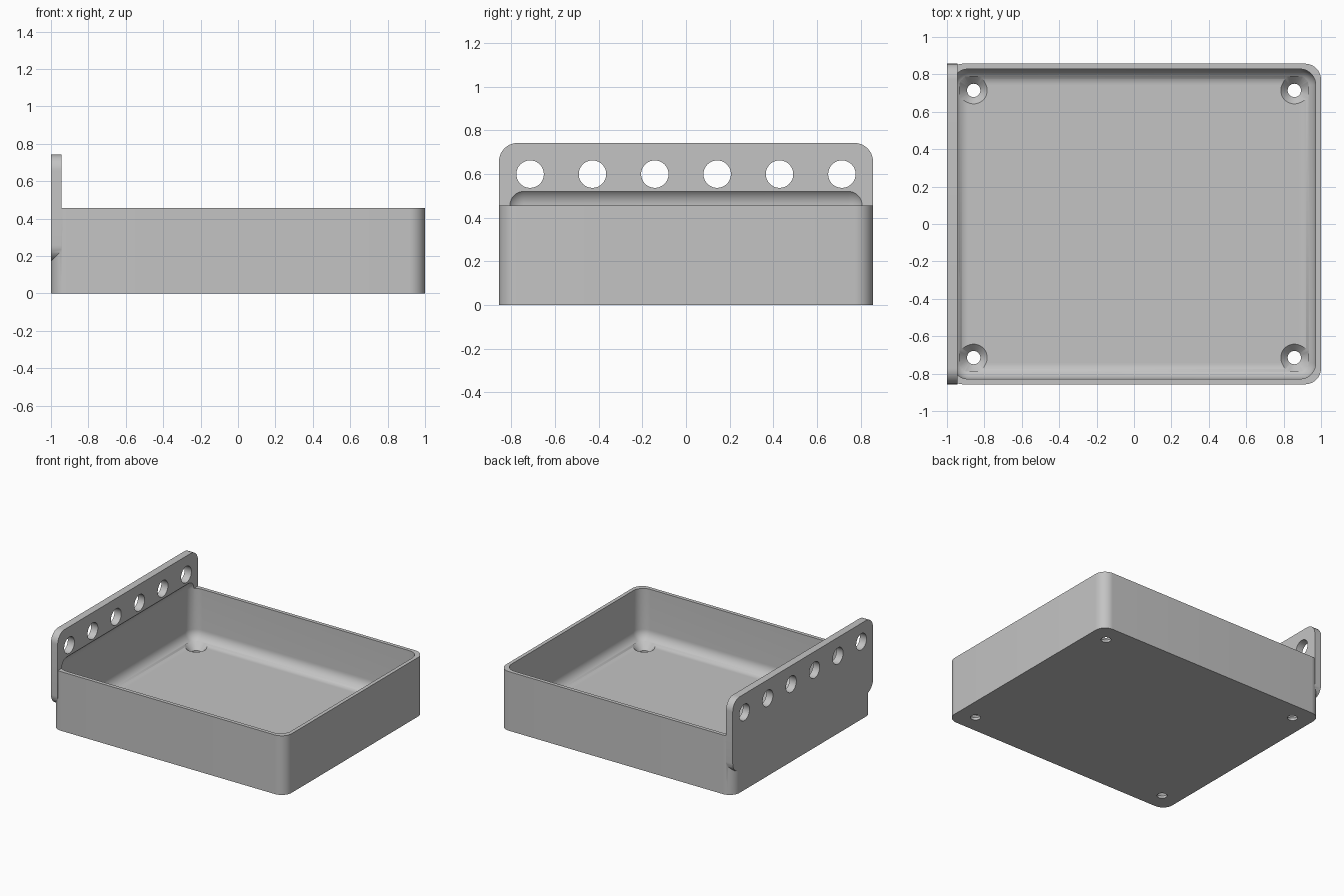
import bpy
import bmesh
import math
from mathutils import Matrix, Vector

UNIT = 1 / 35          # modelling units per scene unit
CORNER = 3             # common corner radius

if "Cube" in bpy.data.objects:
    bpy.data.objects.remove(bpy.data.objects["Cube"], do_unlink=True)

grey = bpy.data.materials.new("light grey")
grey.use_nodes = True
colour = (0.55, 0.55, 0.55, 1)
grey.diffuse_color = colour
for node in grey.node_tree.nodes:
    if node.type == "BSDF_PRINCIPLED":
        node.inputs["Base Color"].default_value = colour


def finish(bm, name):
    """Turn a bmesh into a scaled, coloured object."""
    bm.transform(Matrix.Scale(UNIT, 4))
    bmesh.ops.recalc_face_normals(bm, faces=bm.faces)
    mesh = bpy.data.meshes.new(name)
    bm.to_mesh(mesh)
    bm.free()
    mesh.materials.append(grey)
    obj = bpy.data.objects.new(name, mesh)
    bpy.context.collection.objects.link(obj)
    return obj


def rounded_box(name, low, high, axis=None):
    """Box with the edges along one axis rounded, or all edges if axis is None."""
    low, high = Vector(low), Vector(high)
    bm = bmesh.new()
    bmesh.ops.create_cube(bm, size=1)
    for v in bm.verts:
        v.co = (low + high) / 2 + v.co * (high - low)
    edges = [e for e in bm.edges if axis is None or
             abs((e.verts[0].co - e.verts[1].co).normalized()[axis]) > 0.9]
    bmesh.ops.bevel(bm, geom=edges, offset=CORNER, offset_type="OFFSET",
                    segments=12, profile=0.5, affect="EDGES")
    return finish(bm, name)


def cone(bm, centre, r1, r2, depth, turn=Matrix.Identity(4)):
    bmesh.ops.create_cone(bm, cap_ends=True, segments=48, radius1=r1, radius2=r2,
                          depth=depth, matrix=Matrix.Translation(centre) @ turn)


def combine(target, tool, operation):
    """Apply a boolean and remove the tool object."""
    tool.hide_render = True
    mod = target.modifiers.new(operation, "BOOLEAN")
    mod.operation = operation
    mod.solver = "EXACT"
    mod.object = tool
    bpy.ops.object.select_all(action="DESELECT")
    bpy.context.view_layer.objects.active = target
    target.select_set(True)
    bpy.ops.object.modifier_apply(modifier=mod.name)
    bpy.data.objects.remove(tool, do_unlink=True)


# Tray body and the upright mounting plate on its -x side
tray = rounded_box("tray_with_mounting_plate", (-35, -30, 0), (35, 30, 16), axis=2)
plate = rounded_box("mounting_plate", (-35, -30, 6), (-33, 30, 26), axis=0)
combine(tray, plate, "UNION")

# Filleted cavity, which also scoops a shallow recess into the plate
cavity = rounded_box("cavity_cutter", (-34, -29, 2), (34, 29, 19))
combine(tray, cavity, "DIFFERENCE")

# Row of six round holes through the plate
bm = bmesh.new()
sideways = Matrix.Rotation(math.pi / 2, 4, "Y")
for i in range(6):
    cone(bm, (-34, -25 + 10 * i, 21), 2.2, 2.2, 6, sideways)
combine(tray, finish(bm, "plate_hole_cutter"), "DIFFERENCE")

# Countersunk screw holes in the floor corners
shafts, sinks = bmesh.new(), bmesh.new()
for x in (-30, 30):
    for y in (-25, 25):
        cone(shafts, (x, y, 0.5), 1.25, 1.25, 5)
        cone(sinks, (x, y, 1.5), 1.1, 3.0, 2)
combine(tray, finish(shafts, "screw_shaft_cutter"), "DIFFERENCE")
combine(tray, finish(sinks, "countersink_cutter"), "DIFFERENCE")

# Smooth rounded surfaces, keep crisp edges
tray.select_set(True)
bpy.context.view_layer.objects.active = tray
bpy.ops.object.shade_smooth_by_angle(angle=math.radians(30))
